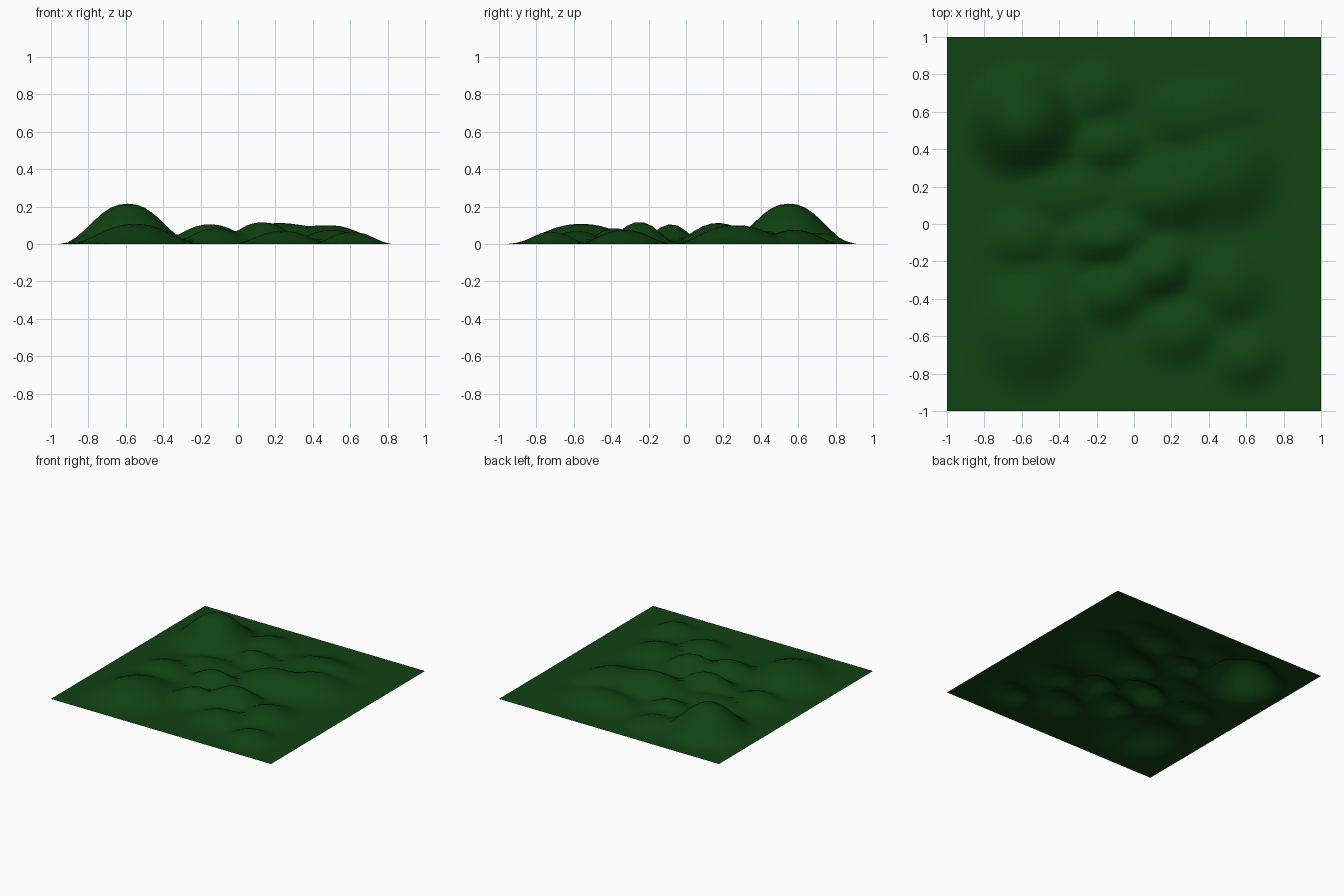
import bpy, bmesh, math

cube = bpy.data.objects.get("Cube")
if cube:
    bpy.data.objects.remove(cube)

grass = bpy.data.materials.new("dark_green_grass")
colour = (0.005, 0.056, 0.006, 1)
grass.diffuse_color = colour
grass.use_nodes = True
grass.node_tree.nodes["Principled BSDF"].inputs["Base Color"].default_value = colour

# Hills: centre x, y, height, radius along and across, turn in degrees
hills = [
    (-0.59, 0.55, 0.215, 0.36, 0.35, 0),     # tall peak
    (-0.55, -0.56, 0.107, 0.36, 0.40, 0),    # broad front hill
    (-0.15, -0.08, 0.105, 0.30, 0.18, 0),    # middle hill
    (0.13, -0.25, 0.117, 0.28, 0.20, 20),    # central ridge
    (-0.12, -0.38, 0.085, 0.25, 0.20, 10),
    (0.22, 0.17, 0.112, 0.40, 0.26, 10),     # plateau
    (0.48, 0.27, 0.100, 0.36, 0.34, 40),
    (0.36, 0.58, 0.075, 0.38, 0.25, 0),
    (-0.20, 0.70, 0.060, 0.24, 0.22, 20),    # small back hills
    (-0.14, 0.42, 0.070, 0.24, 0.18, 0),
    (-0.35, 0.15, 0.050, 0.35, 0.20, 0),
    (-0.60, -0.08, 0.065, 0.25, 0.20, 0),
    (0.50, -0.33, 0.075, 0.27, 0.26, 0),     # front right hills
    (0.24, -0.58, 0.070, 0.27, 0.22, 10),
    (0.61, -0.72, 0.065, 0.22, 0.20, 20),
]


def hill_height(x, y, hill):
    cx, cy, height, along, across, turn = hill
    a = math.radians(turn)
    dx, dy = x - cx, y - cy
    u = (dx * math.cos(a) + dy * math.sin(a)) / along
    v = (dy * math.cos(a) - dx * math.sin(a)) / across
    r = min(1, math.hypot(u, v))
    return height * (0.5 + 0.5 * math.cos(math.pi * r ** 1.15))


def ground_height(x, y):
    # Overlapping hills meet in soft valleys
    return sum(hill_height(x, y, h) ** 4 for h in hills) ** 0.25


# Terrain sheet
bm = bmesh.new()
bmesh.ops.create_grid(bm, x_segments=44, y_segments=44, size=1)
for vert in bm.verts:
    vert.co.z = ground_height(vert.co.x, vert.co.y)
mesh = bpy.data.meshes.new("hilly_ground")
bm.to_mesh(mesh)
bm.free()
mesh.materials.append(grass)
mesh.shade_smooth()
ground = bpy.data.objects.new("hilly_ground", mesh)
bpy.context.collection.objects.link(ground)
